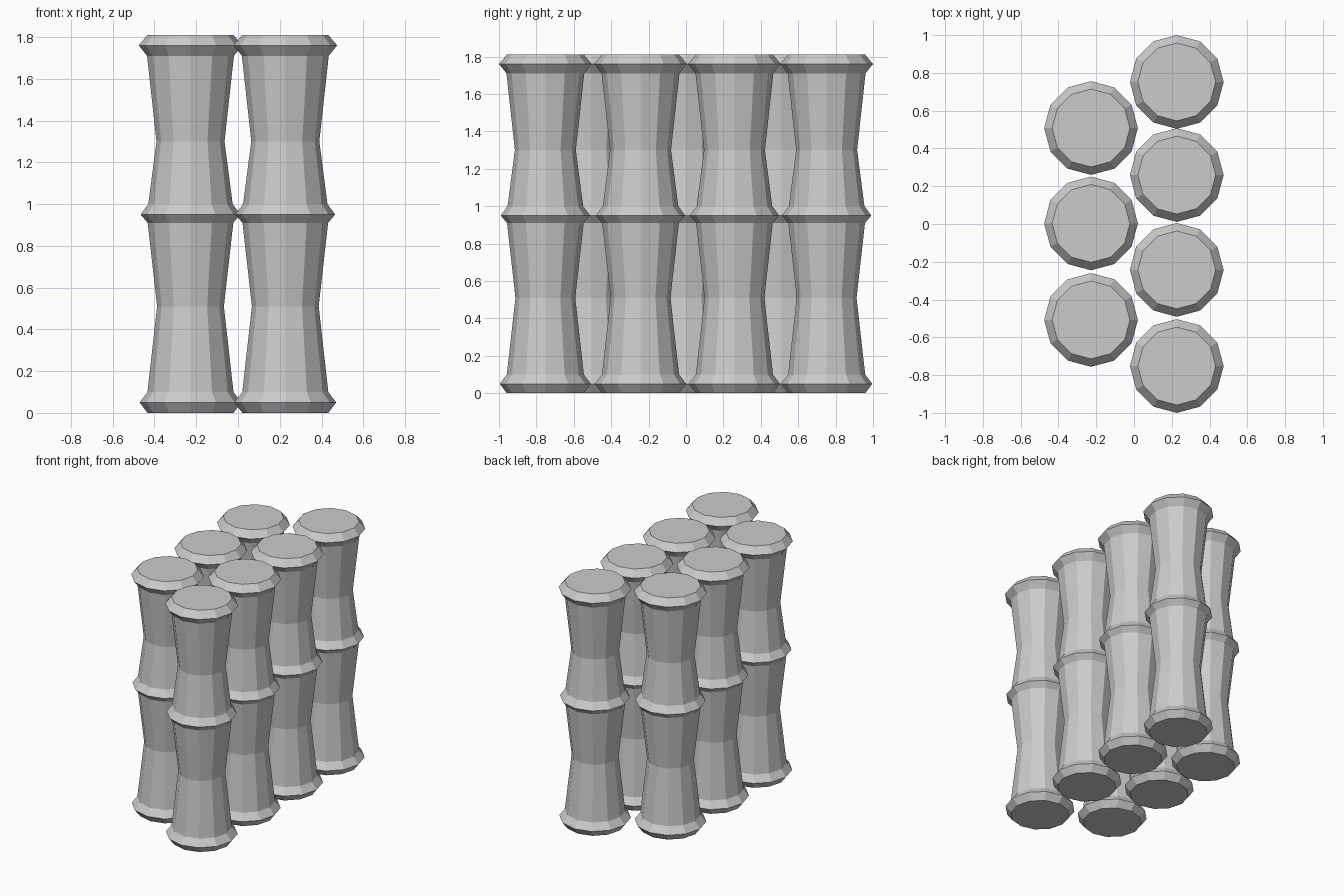
import bpy, bmesh
from math import cos, sin, tau

if "Cube" in bpy.data.objects:
    bpy.data.objects.remove(bpy.data.objects["Cube"])

SIDES = 12
# (radius, height) up one pole: flared rings with pinched segments between
PROFILE = [(0.206, 0.0), (0.244, 0.05), (0.206, 0.10), (0.160, 0.51),
           (0.205, 0.91), (0.239, 0.95), (0.202, 1.0), (0.163, 1.30),
           (0.208, 1.71), (0.248, 1.76), (0.206, 1.81)]


def pole_mesh():
    bm = bmesh.new()
    rings = [[bm.verts.new((r * cos(tau * i / SIDES), r * sin(tau * i / SIDES), z))
              for i in range(SIDES)] for r, z in PROFILE]
    for low, high in zip(rings, rings[1:]):
        for i in range(SIDES):
            j = (i + 1) % SIDES
            bm.faces.new((low[i], low[j], high[j], high[i]))
    # end caps
    bm.faces.new(rings[0][::-1])
    bm.faces.new(rings[-1])
    mesh = bpy.data.meshes.new("bamboo_pole")
    bm.to_mesh(mesh)
    bm.free()
    return mesh


def row(name, x, ys, mesh):
    for n, y in enumerate(ys, 1):
        ob = bpy.data.objects.new(f"{name}_{n}", mesh)
        ob.location = (x, y, 0)
        bpy.context.collection.objects.link(ob)


# two staggered rows of poles
mesh = pole_mesh()
row("right_pole", 0.2265, (0.752, 0.259, -0.243, -0.752), mesh)
row("left_pole", -0.2275, (0.508, 0.003, -0.508), mesh)
